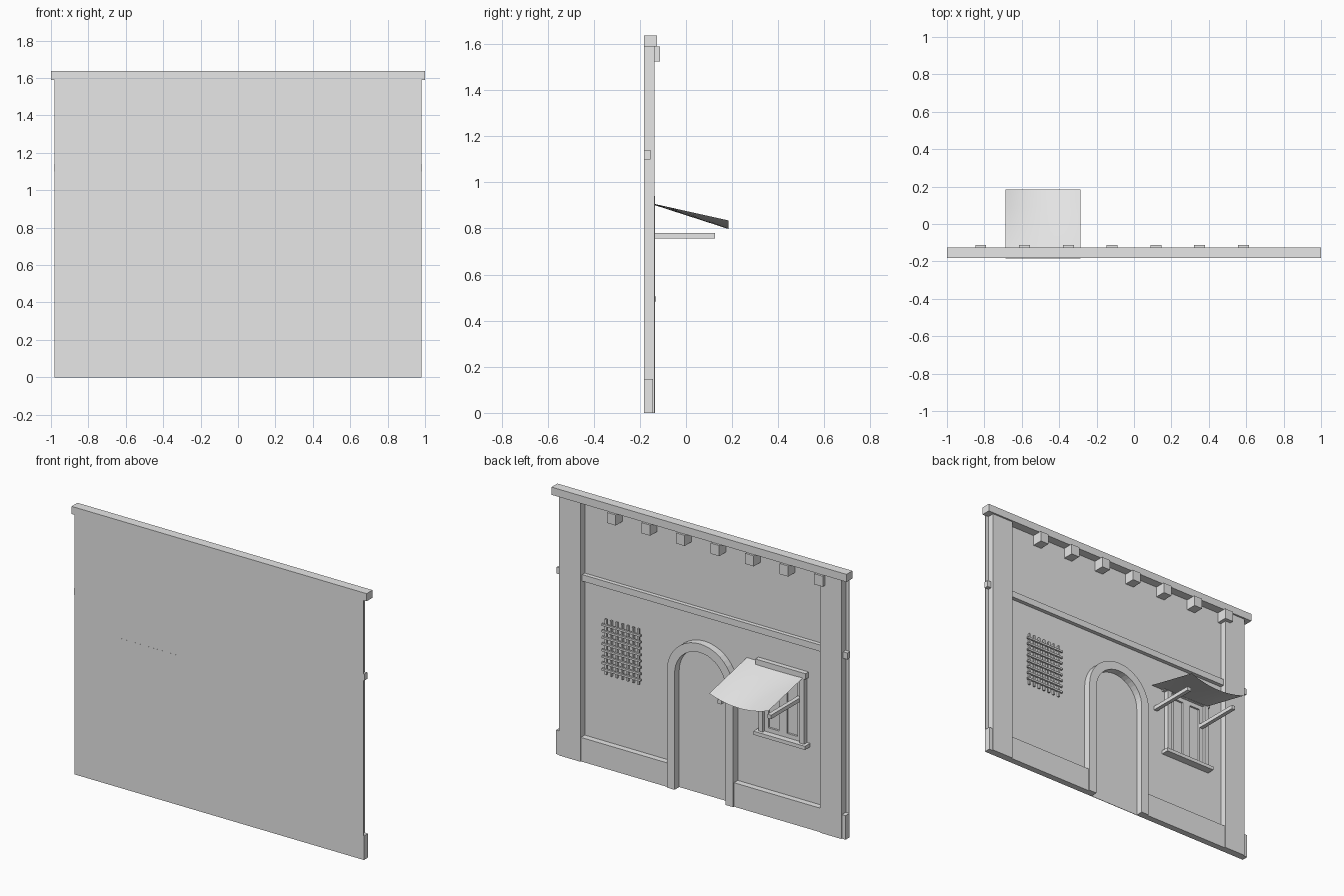
import bpy, bmesh
from math import sin, cos, pi

cube = bpy.data.objects.get("Cube")
if cube:
    bpy.data.objects.remove(cube, do_unlink=True)

plaster = bpy.data.materials.new("pale_grey_plaster")
plaster.use_nodes = True
plaster.diffuse_color = (0.8, 0.8, 0.8, 1)
plaster.node_tree.nodes["Principled BSDF"].inputs["Base Color"].default_value = (0.8, 0.8, 0.8, 1)

BACK = -0.183   # rear plane of the wall
FACE = -0.18    # decorated surface of the wall


def finish(name, bm):
    bmesh.ops.recalc_face_normals(bm, faces=bm.faces[:])
    mesh = bpy.data.meshes.new(name)
    bm.to_mesh(mesh)
    bm.free()
    mesh.materials.append(plaster)
    obj = bpy.data.objects.new(name, mesh)
    bpy.context.collection.objects.link(obj)
    return obj


def box(name, x, y, z):
    """Box from (min, max) pairs on each axis."""
    bm = bmesh.new()
    bmesh.ops.create_cube(bm, size=1)
    for v in bm.verts:
        v.co = [(a + b) / 2 + c * (b - a) for c, (a, b) in zip(v.co, (x, y, z))]
    return finish(name, bm)


# Wall and horizontal mouldings
box("wall_panel", (-0.98, 0.98), (BACK, FACE), (0, 1.6))
box("cornice", (-1, 1), (BACK, -0.126), (1.59, 1.637))
box("string_course", (-0.985, 0.985), (BACK, -0.155), (1.1, 1.14))

# Pilasters and plinths on both sides
for side, s in (("left", 1), ("right", -1)):
    box(side + "_pilaster", sorted((s * 0.812, s * 0.957)), (FACE, -0.137), (0, 1.59))
    box(side + "_plinth", sorted((s * 0.2, s * 0.982)), (BACK, -0.143), (0, 0.147))

# Roof beam ends
for i in range(7):
    x = (i - 3.5) * 0.234
    box(f"beam_end_{i + 1}", (x - 0.029, x + 0.029), (FACE, -0.113), (1.525, 1.59))


# Arched door surround
def arch_outline(r, spring=0.715, steps=20):
    arc = [(r * cos(pi * i / steps), spring + r * sin(pi * i / steps)) for i in range(steps + 1)]
    return [(r, 0)] + arc + [(-r, 0)]


bm = bmesh.new()
rings = [[bm.verts.new((x, -0.135, z)) for x, z in arch_outline(r)] for r in (0.225, 0.172)]
outer, inner = rings
strip = [bm.faces.new((outer[i], outer[i + 1], inner[i + 1], inner[i]))
         for i in range(len(outer) - 1)]
back = bmesh.ops.extrude_face_region(bm, geom=strip, use_keep_orig=True)
for v in back["geom"]:
    if isinstance(v, bmesh.types.BMVert):
        v.co.y = FACE
finish("door_arch", bm)

# Window grille
for i in range(7):
    x = 0.436 + i * 0.037
    box(f"grille_upright_{i + 1}", (x - 0.006, x + 0.006), (-0.171, -0.159), (0.565, 0.905))
for i in range(8):
    z = 0.597 + i * 0.039
    box(f"grille_crossbar_{i + 1}", (0.415, 0.679), (-0.163, -0.151), (z - 0.006, z + 0.006))

# Window frame and its two leaves
CX = -0.54
box("window_sill", (CX - 0.175, CX + 0.175), (FACE, -0.131), (0.483, 0.505))
box("window_lintel", (CX - 0.165, CX + 0.175), (FACE, -0.15), (0.905, 0.94))
for side, s in (("left", 1), ("right", -1)):
    box(f"window_{side}_jamb", sorted((CX + s * 0.125, CX + s * 0.155)), (FACE, -0.15), (0.505, 0.905))
    for part, d in (("inner", 0.013), ("outer", 0.112)):
        box(f"window_{side}_{part}_stile", (CX + s * d - 0.013, CX + s * d + 0.013),
            (FACE, -0.168), (0.505, 0.905))
    for part, z in (("bottom", 0.518), ("top", 0.892)):
        box(f"window_{side}_{part}_rail", sorted((CX, CX + s * 0.125)),
            (FACE, -0.168), (z - 0.013, z + 0.013))

# Awning arms
for side, x in (("left", -0.315), ("right", -0.652)):
    box(f"awning_{side}_arm", (x - 0.0125, x + 0.0125), (FACE, 0.125), (0.756, 0.78))

# Awning cloth, straight at the wall and sagging toward its free edge
bm = bmesh.new()
ROWS, COLS = 4, 16
grid = []
for j in range(ROWS + 1):
    t = j / ROWS
    row = []
    for i in range(COLS + 1):
        u = i / COLS
        sag = 0.037 * t * (1 - (2 * u - 1) ** 2)
        row.append(bm.verts.new((-0.687 + 0.401 * u, -0.184 + 0.368 * t, 0.917 - 0.082 * t - sag)))
    grid.append(row)
for j in range(ROWS):
    for i in range(COLS):
        bm.faces.new((grid[j][i], grid[j][i + 1], grid[j + 1][i + 1], grid[j + 1][i]))
cloth = finish("awning_cloth", bm)
for face in cloth.data.polygons:
    face.use_smooth = True
if cloth.data.polygons[0].normal.z < 0:
    cloth.data.flip_normals()
